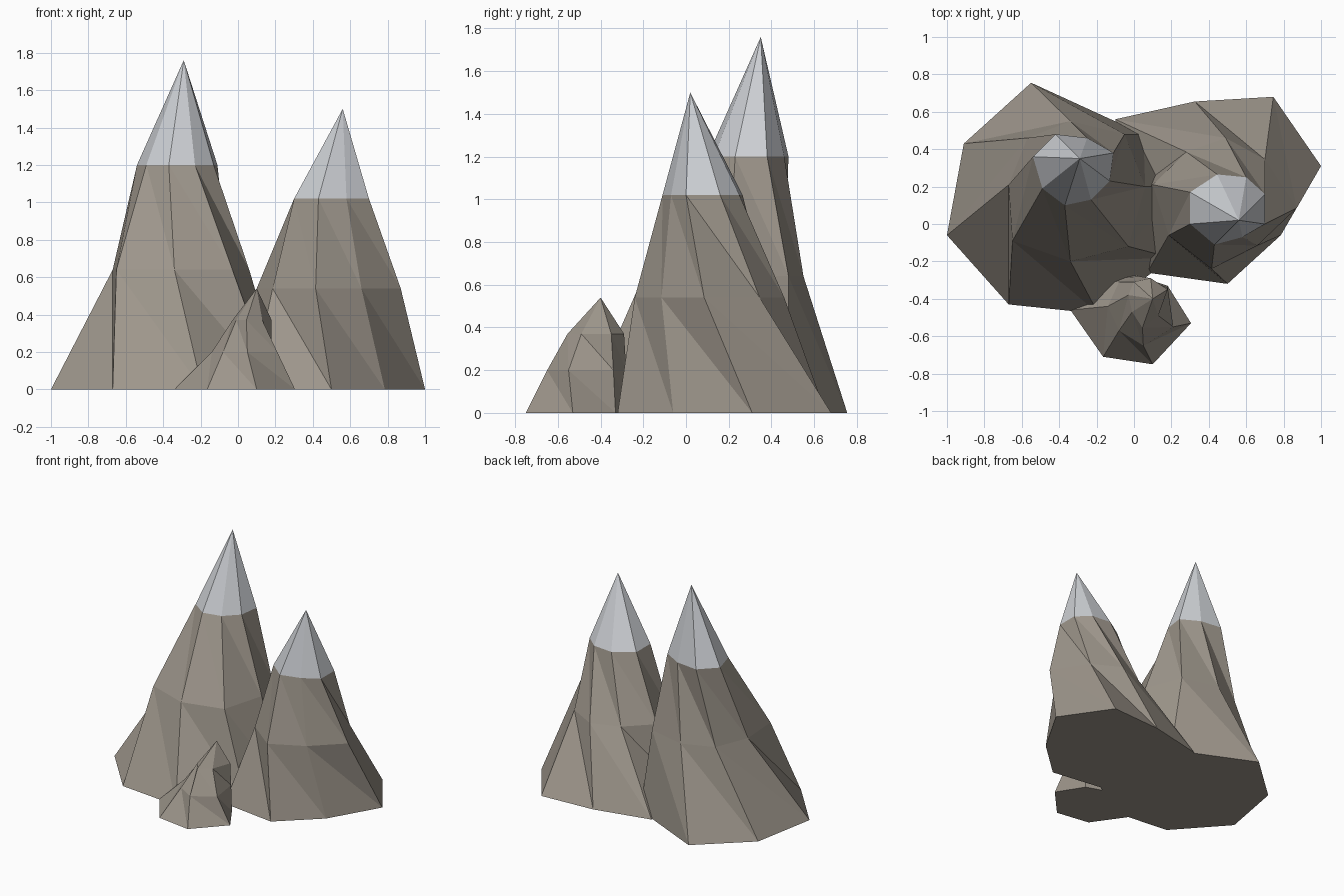
import bpy
import bmesh

cube = bpy.data.objects.get("Cube")
if cube:
    bpy.data.objects.remove(cube, do_unlink=True)


def material(name, color):
    mat = bpy.data.materials.new(name)
    mat.use_nodes = True
    mat.diffuse_color = color
    mat.node_tree.nodes["Principled BSDF"].inputs["Base Color"].default_value = color
    return mat


rock = material("rock", (0.34, 0.305, 0.26, 1))
snow = material("snow", (0.61, 0.63, 0.66, 1))


def mountain(name, rings, heights, apex, snowy=True):
    """Stack counter-clockwise outlines, join them in facets and close with a tip."""
    bm = bmesh.new()
    loops = [[bm.verts.new((x, y, z)) for x, y in ring]
             for ring, z in zip(rings, heights)]
    tip = bm.verts.new(apex)
    count = len(loops[0])
    bm.faces.new(loops[0][::-1])
    for low, high in zip(loops, loops[1:]):
        for i in range(count):
            j = (i + 1) % count
            bm.faces.new((low[i], low[j], high[i]))
            bm.faces.new((low[j], high[j], high[i]))
    for i in range(count):
        face = bm.faces.new((loops[-1][i], loops[-1][(i + 1) % count], tip))
        face.material_index = int(snowy)
    mesh = bpy.data.meshes.new(name)
    bm.to_mesh(mesh)
    bm.free()
    mesh.materials.append(rock)
    if snowy:
        mesh.materials.append(snow)
    obj = bpy.data.objects.new(name, mesh)
    bpy.context.collection.objects.link(obj)
    return obj


# Tall peak with snow cap
mountain("tall_peak", [
    [(-.55, .755), (-.91, .43), (-1, -.06), (-.67, -.43),
     (-.19, -.48), (.2, -.18), (.25, .2), (.05, .48)],
    [(-.34, .55), (-.57, .46), (-.67, .21), (-.65, -.09),
     (-.34, -.2), (-.03, -.12), (.06, .2), (-.05, .48)],
    [(-.25, .46), (-.42, .48), (-.54, .36), (-.49, .19),
     (-.37, .1), (-.23, .13), (-.13, .23), (-.11, .38)],
], [0, .64, 1.2], (-.29, .35, 1.76))

# Second peak with snow cap
mountain("second_peak", [
    [(1, .31), (.745, .68), (.325, .655), (-.1, .56),
     (-.1, .1), (.07, -.26), (.5, -.32), (.785, -.06)],
    [(.87, .085), (.7, .345), (.49, .46), (.28, .385),
     (.1, .21), (.185, -.06), (.415, -.24), (.66, -.115)],
    [(.7, 0), (.7, .16), (.6, .25), (.445, .265),
     (.3, .17), (.3, 0), (.43, -.11), (.58, -.07)],
], [0, .54, 1.02], (.56, .02, 1.5))

# Bare foothill at the front
mountain("foothill", [
    [(.305, -.53), (.18, -.33), (0, -.27), (-.2, -.3),
     (-.34, -.46), (-.165, -.71), (.1, -.75)],
    [(.21, -.55), (.18, -.34), (.03, -.28), (-.08, -.31),
     (-.14, -.44), (-.08, -.57), (.05, -.65)],
    [(.13, -.49), (.18, -.35), (.09, -.29), (0, -.31),
     (-.03, -.38), (-.01, -.47), (.045, -.555)],
], [0, .2, .37], (.1, -.4, .54), snowy=False)
